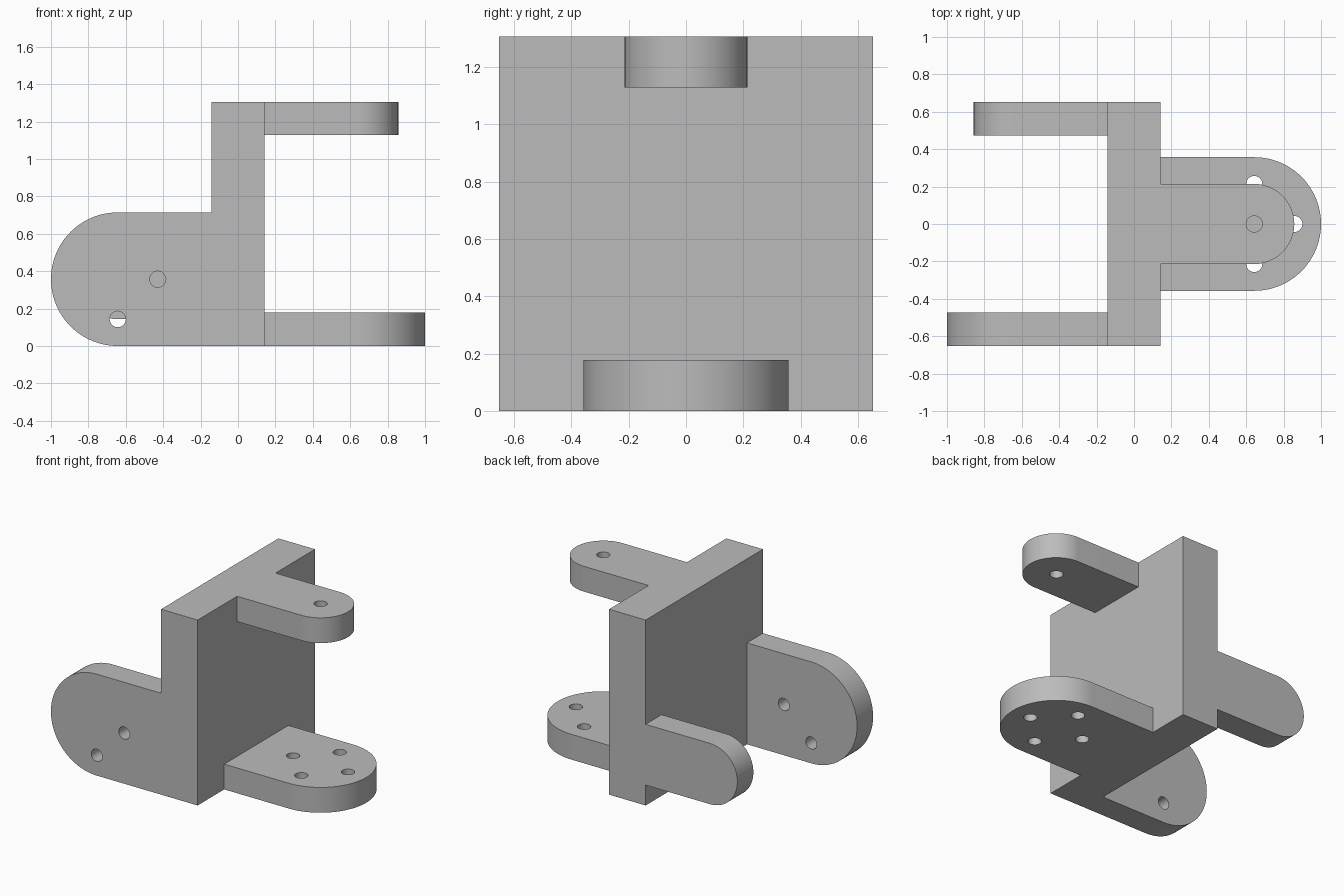
import bpy, bmesh
from math import pi, sin, cos, radians
from mathutils import Matrix, Vector

default = bpy.data.objects.get("Cube")
if default:
    bpy.data.objects.remove(default, do_unlink=True)

grey = bpy.data.materials.new("light_grey")
grey.use_nodes = True
COLOUR = (0.5, 0.5, 0.5, 1)
grey.diffuse_color = COLOUR
grey.node_tree.nodes["Principled BSDF"].inputs["Base Color"].default_value = COLOUR

FACE = 0.1425      # half thickness of the central plate
HALF = 0.6525      # half width and half height of the plate
THICK = 0.178      # arm thickness
PIVOT = 0.643      # distance from plate centre to the arm's round end centre
WIDE, NARROW = 0.357, 0.214
HOLE = 0.043


def prism(name, outline, low, high, matrix):
    """Extrude an outline in the local xy plane from low to high."""
    bm = bmesh.new()
    base = bm.faces.new([bm.verts.new((x, y, low)) for x, y in outline])
    top = bmesh.ops.extrude_face_region(bm, geom=[base])["geom"]
    verts = [v for v in top if isinstance(v, bmesh.types.BMVert)]
    bmesh.ops.translate(bm, verts=verts, vec=(0, 0, high - low))
    bm.transform(matrix)
    bmesh.ops.recalc_face_normals(bm, faces=bm.faces)
    mesh = bpy.data.meshes.new(name)
    bm.to_mesh(mesh)
    bm.free()
    mesh.materials.append(grey)
    obj = bpy.data.objects.new(name, mesh)
    bpy.context.collection.objects.link(obj)
    return obj


def combine(target, other, operation):
    """Apply a boolean and discard the helper solid."""
    other.hide_render = True
    mod = target.modifiers.new(operation, "BOOLEAN")
    mod.operation, mod.solver, mod.object = operation, "EXACT", other
    bpy.context.view_layer.objects.active = target
    bpy.ops.object.modifier_apply(modifier=mod.name)
    bpy.data.objects.remove(other, do_unlink=True)


def arc(cx, radius, start, end, steps):
    angles = [start + (end - start) * i / steps for i in range(steps + 1)]
    return [(cx + radius * cos(a), radius * sin(a)) for a in angles]


def arm(name, radius, low, matrix, hole_centres):
    """Round-ended arm along local +x, drilled through local z."""
    outline = [(0, -radius)] + arc(PIVOT, radius, -pi / 2, pi / 2, 48) + [(0, radius)]
    body = prism(name, outline, low, low + THICK, matrix)
    circle = arc(0, HOLE, 0, 2 * pi, 32)[:-1]
    for x, y in hole_centres:
        drill = prism("drill", [(x + a, y + b) for a, b in circle],
                      low - 0.05, low + THICK + 0.05, matrix)
        combine(body, drill, "DIFFERENCE")
    return body


# Hole layouts: a ring of four on wide arms, one pivot hole on narrow arms
ring = [(PIVOT + NARROW * dx, NARROW * dy)
        for dx, dy in ((1, 0), (0, 1), (-1, 0), (0, -1))]
pivot = [(PIVOT, 0)]

# Central plate
corners = [(-FACE, -HALF), (FACE, -HALF), (FACE, HALF), (-FACE, HALF)]
bracket = prism("bracket", corners, 0, 2 * HALF, Matrix())

# Horizontal arms point to +x; upright arms point to -x with thickness along y
flat = Matrix()
upright = Matrix.Translation((0, 0, WIDE)) @ Matrix(
    ((-1, 0, 0, 0), (0, 0, 1, 0), (0, 1, 0, 0), (0, 0, 0, 1)))
parts = [
    arm("lower_arm", WIDE, 0, flat, ring),
    arm("upper_arm", NARROW, 2 * HALF - THICK, flat, pivot),
    arm("front_arm", WIDE, -HALF, upright, ring),
    arm("back_arm", NARROW, HALF - THICK, upright, pivot),
]
for part in parts:
    combine(bracket, part, "UNION")

# Clean coplanar seams and keep the corners crisp
bm = bmesh.new()
bm.from_mesh(bracket.data)
bmesh.ops.remove_doubles(bm, verts=bm.verts, dist=0.0001)
bmesh.ops.dissolve_limit(bm, angle_limit=radians(0.5), verts=bm.verts, edges=bm.edges)
bm.to_mesh(bracket.data)
bm.free()
bpy.ops.object.select_all(action="DESELECT")
bracket.select_set(True)
bpy.context.view_layer.objects.active = bracket
bpy.ops.object.shade_smooth_by_angle(angle=radians(30))
